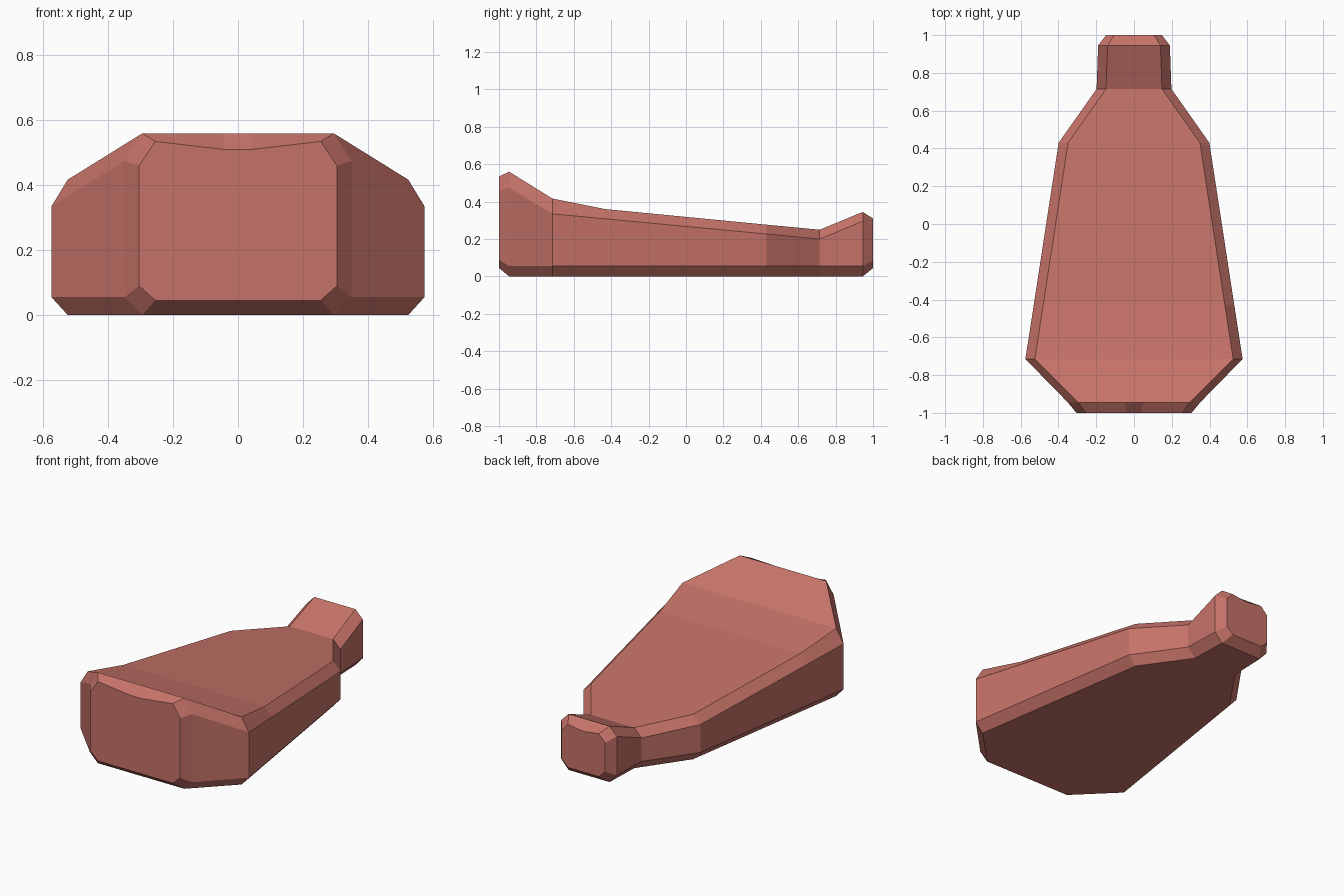
import bpy, bmesh

if "Cube" in bpy.data.objects:
    bpy.data.objects.remove(bpy.data.objects["Cube"])

# Cross-sections along the body:
# y, outer half width, inner half width, bottom, lower side z, upper side z, top corner z, top middle z
stations = [
    (-1.000, 0.305, 0.255, 0.045, 0.09, 0.460, 0.535, 0.510),
    (-0.945, 0.350, 0.295, 0.0, 0.055, 0.475, 0.560, 0.560),
    (-0.715, 0.575, 0.525, 0.0, 0.055, 0.335, 0.417, 0.417),
    (-0.430, 0.531, 0.481, 0.0, 0.055, 0.308, 0.360, 0.360),
    (0.430, 0.399, 0.349, 0.0, 0.055, 0.227, 0.277, 0.277),
    (0.715, 0.198, 0.148, 0.0, 0.055, 0.200, 0.250, 0.250),
    (0.945, 0.190, 0.140, 0.0, 0.055, 0.295, 0.345, 0.345),
    (1.000, 0.148, 0.105, 0.045, 0.085, 0.265, 0.310, 0.298),
]


def ring(bm, y, outer, inner, bottom, low, high, top, middle):
    half = [(inner, bottom), (outer, low), (outer, high), (inner, top), (inner * 0.16, middle)]
    pts = half + [(-x, z) for x, z in reversed(half)]
    return [bm.verts.new((x, y, z)) for x, z in pts]


# Tapered body with chamfered edges, lofted through the sections
bm = bmesh.new()
rings = [ring(bm, *s) for s in stations]
for a, b in zip(rings, rings[1:]):
    for i in range(len(a)):
        j = (i + 1) % len(a)
        bm.faces.new((a[i], a[j], b[j], b[i]))

# Flat end caps
bm.faces.new(rings[0])
bm.faces.new(rings[-1])
bmesh.ops.recalc_face_normals(bm, faces=bm.faces)

mesh = bpy.data.meshes.new("tapered_body")
bm.to_mesh(mesh)
bm.free()
body = bpy.data.objects.new("tapered_body", mesh)
bpy.context.collection.objects.link(body)

# Dusty red colour
mat = bpy.data.materials.new("dusty_red")
mat.diffuse_color = (0.56, 0.17, 0.14, 1.0)
mat.use_nodes = True
mat.node_tree.nodes["Principled BSDF"].inputs["Base Color"].default_value = mat.diffuse_color
mesh.materials.append(mat)
